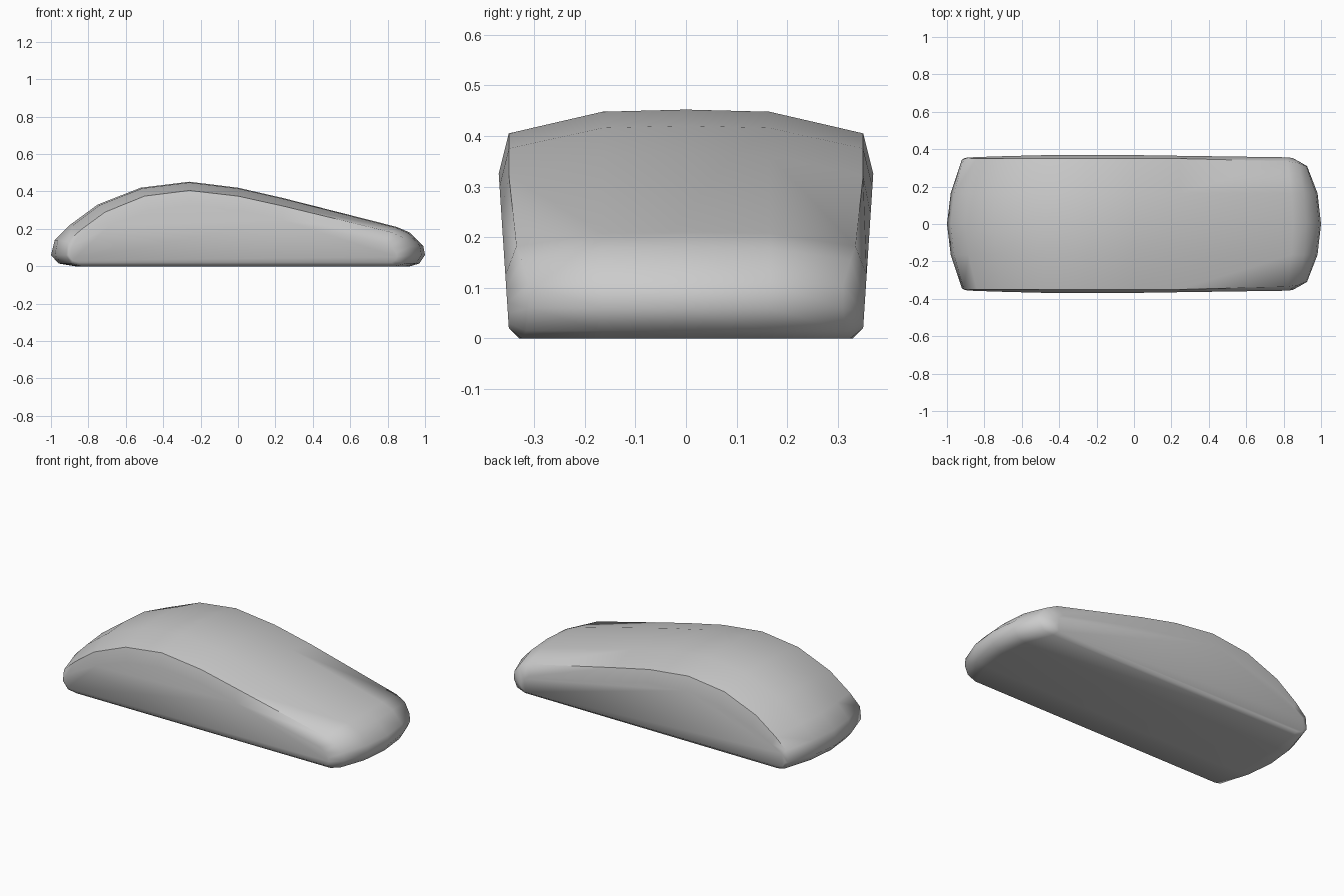
import bpy, bmesh, math

if "Cube" in bpy.data.objects:
    bpy.data.objects.remove(bpy.data.objects["Cube"])

# Lengthwise outline, going round from the underside of the low -x end.
# centre x, z | shoulder x, z, half width | side panel x, z
STATIONS = [
    (-.87, 0, -.84, 0, .33, -.85, .02),
    (-.96, .015, -.89, .015, .34, -.885, .03),
    (-1.0, .06, -.92, .06, .345, -.905, .06),
    (-.98, .14, -.91, .13, .348, -.885, .11),
    (-.90, .22, -.84, .195, .35, -.82, .15),
    (-.75, .33, -.71, .29, .35, -.69, .215),
    (-.52, .42, -.50, .375, .35, -.48, .295),
    (-.26, .452, -.26, .405, .35, -.26, .325),
    (0, .42, 0, .375, .35, 0, .30),
    (.24, .365, .24, .322, .35, .24, .245),
    (.85, .21, .82, .182, .335, .79, .125),
    (.92, .18, .88, .155, .325, .825, .10),
    (.99, .11, .92, .105, .31, .845, .07),
    (1.0, .06, .925, .06, .31, .85, .05),
    (.97, .015, .90, .015, .315, .84, .03),
    (.92, 0, .84, 0, .325, .82, .02),
]


def cross_strip(x0, z0, x2, z2, y2, x3, z3):
    """Points across the body from -y to +y for one station."""
    y3 = .35 + .02 * (z3 - .02) / .305
    half = [(x0 + (x2 - x0) * .25, .165, z0 + (z2 - z0) * .09),
            (x2, y2, z2), (x3, y3, z3)]
    left = [(x, -y, z) for x, y, z in reversed(half)]
    return left + [(x0, 0, z0)] + half


# Rounded shell lofted between the strips, closed by a flat panel each side
bm = bmesh.new()
strips = [[bm.verts.new(p) for p in cross_strip(*s)] for s in STATIONS]
for a, b in zip(strips, strips[1:] + strips[:1]):
    for j in range(len(a) - 1):
        bm.faces.new((a[j], a[j + 1], b[j + 1], b[j]))
for j in (0, -1):
    bm.faces.new([s[j] for s in strips])
bmesh.ops.recalc_face_normals(bm, faces=bm.faces[:])
mesh = bpy.data.meshes.new("mouse_body")
bm.to_mesh(mesh)
bm.free()

body = bpy.data.objects.new("mouse_body", mesh)
bpy.context.collection.objects.link(body)
bpy.context.view_layer.objects.active = body
body.select_set(True)
bpy.ops.object.shade_smooth_by_angle(angle=math.radians(60))
